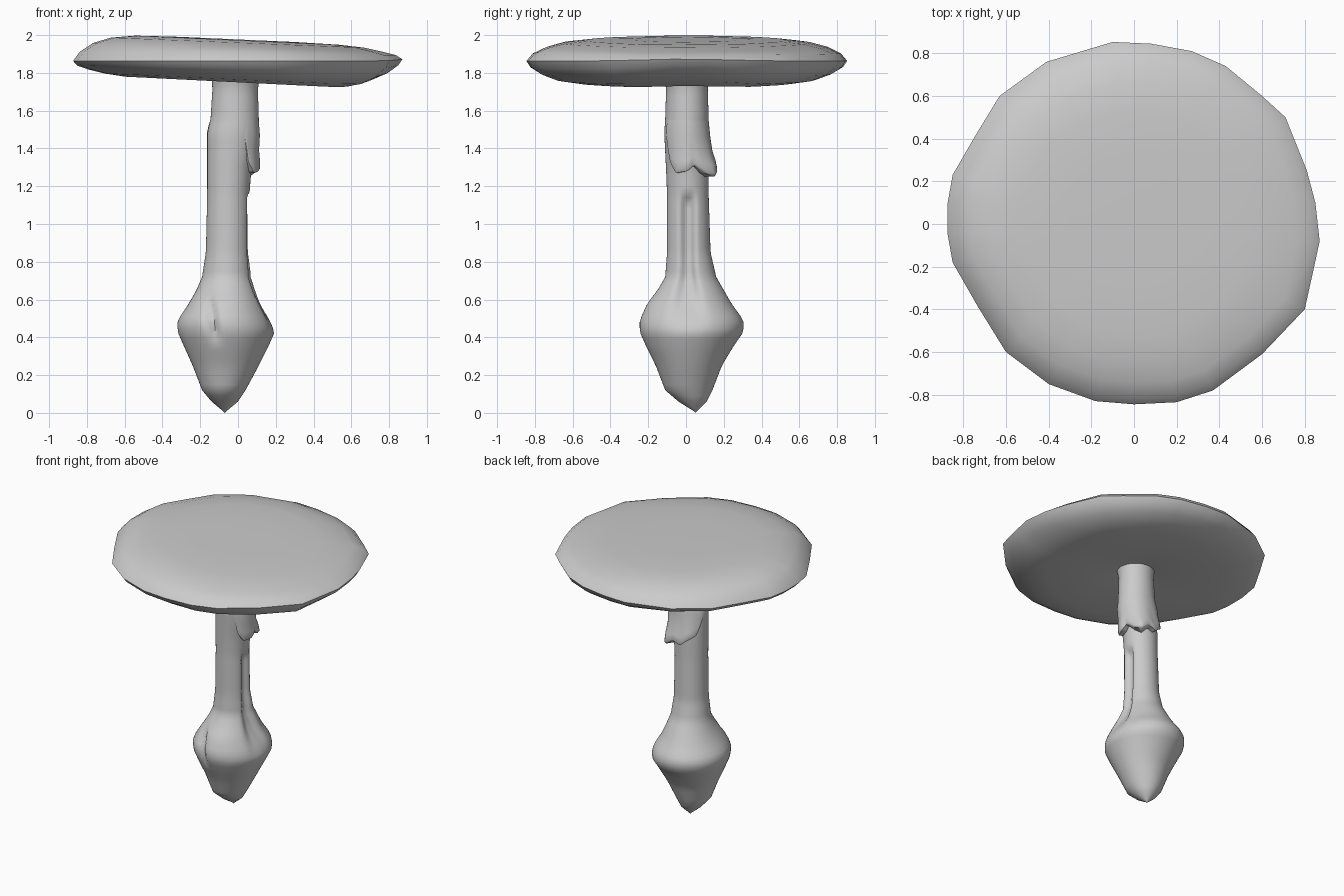
import bpy, bmesh, math


def lerp_rows(rows, t):
    """Interpolate rows (key, values...) sorted by rising key."""
    t = min(max(t, rows[0][0]), rows[-1][0])
    for a, b in zip(rows, rows[1:]):
        if t <= b[0]:
            f = (t - a[0]) / (b[0] - a[0])
            return [p + (q - p) * f for p, q in zip(a[1:], b[1:])]


def loft(name, rings, closed=True, caps=True, angle=50):
    """Skin a list of equal-length rings of points."""
    bm = bmesh.new()
    vs = [[bm.verts.new(p) for p in ring] for ring in rings]
    n = len(vs[0])
    for a, b in zip(vs, vs[1:]):
        for i in range(n if closed else n - 1):
            j = (i + 1) % n
            bm.faces.new((a[i], a[j], b[j], b[i]))
    if caps:
        bm.faces.new(vs[0][::-1])
        bm.faces.new(vs[-1])
    bmesh.ops.recalc_face_normals(bm, faces=bm.faces)
    me = bpy.data.meshes.new(name)
    bm.to_mesh(me)
    bm.free()
    ob = bpy.data.objects.new(name, me)
    bpy.context.collection.objects.link(ob)
    bpy.ops.object.select_all(action='DESELECT')
    bpy.context.view_layer.objects.active = ob
    ob.select_set(True)
    bpy.ops.object.shade_smooth_by_angle(angle=math.radians(angle))
    return ob


# Stem and bulb: z, x min, x max, y min, y max
STEM = [
    (0.01, -0.08, -0.06, 0.04, 0.06), (0.06, -0.14, 0.0, -0.04, 0.11),
    (0.12, -0.19, 0.04, -0.11, 0.14), (0.25, -0.24, 0.11, -0.16, 0.19),
    (0.35, -0.285, 0.16, -0.21, 0.25), (0.43, -0.32, 0.195, -0.245, 0.305),
    (0.49, -0.32, 0.18, -0.245, 0.305), (0.58, -0.26, 0.13, -0.205, 0.24),
    (0.65, -0.22, 0.10, -0.15, 0.20), (0.72, -0.19, 0.075, -0.11, 0.16),
    (0.85, -0.17, 0.062, -0.10, 0.13), (1.15, -0.163, 0.06, -0.10, 0.12),
    (1.28, -0.163, 0.07, -0.105, 0.12), (1.48, -0.163, 0.11, -0.115, 0.12),
    (1.56, -0.145, 0.11, -0.11, 0.12), (1.72, -0.135, 0.105, -0.105, 0.115),
    (1.77, -0.14, 0.115, -0.115, 0.12), (1.82, -0.15, 0.125, -0.125, 0.13)]
STEM_SEGS = 72


def stem_point(a, z, out=0.0):
    x0, x1, y0, y1 = lerp_rows(STEM, z)
    return ((x0 + x1) / 2 + ((x1 - x0) / 2 + out) * math.cos(a),
            (y0 + y1) / 2 + ((y1 - y0) / 2 + out) * math.sin(a), z)


def groove(a, z):
    """Inset for the tall slot on the right and the crease on the front."""
    x, y, _ = stem_point(a, z)
    inset = 0.0
    if x > -0.03 and 0.42 < z < 1.15:
        w = 0.036 + max(0, 0.75 - z) * 0.2
        d = 0.035 * min(1, (1.15 - z) / 0.02, (z - 0.42) / 0.2)
        inset += d * math.exp(-((y - 0.01) / w) ** 4)
    if y < 0 and 0.36 < z < 0.62:
        c = -0.12 - (z - 0.4) * 0.2
        d = 0.035 * min(1, (0.62 - z) / 0.06, (z - 0.36) / 0.08)
        inset += d * math.exp(-((x - c) / 0.025) ** 2)
    return inset


levels = sorted({0.01, 0.06, 1.82} | {round(0.09 + 0.03 * i, 3) for i in range(57)})
rings = []
for z in levels:
    angles = [math.tau * i / STEM_SEGS for i in range(STEM_SEGS)]
    rings.append([stem_point(a, z, -groove(a, z)) for a in angles])
rings.insert(0, [(-0.07, 0.05, 0.0 + 0.0001 * (i % 2)) for i in range(STEM_SEGS)])
stem = loft("stem_and_bulb", rings, caps=False)

# Ragged skirt hanging round the right and back: angle, hem height, flare
HEM = [(-62, 1.46, 0.0), (-45, 1.33, 0.012), (-25, 1.27, 0.03), (0, 1.28, 0.04),
       (15, 1.31, 0.03), (35, 1.27, 0.05), (55, 1.25, 0.07), (75, 1.29, 0.045),
       (95, 1.27, 0.035), (115, 1.31, 0.03), (140, 1.34, 0.015), (170, 1.48, 0.0)]
SKIRT = [(0.0, -0.004), (0.3, 0.1), (0.6, 0.4), (0.8, 0.8), (0.95, 1.0), (1.0, 0.85), (1.0, -0.1)]
skirt_rings = []
for t, k in SKIRT:
    ring = []
    for deg in range(-62, 171, 4):
        hem, flare = lerp_rows(HEM, deg)
        z = 1.55 + (hem - 1.55) * t
        ring.append(stem_point(math.radians(deg), z, 0.004 * (t > 0) + flare * k))
    skirt_rings.append(ring)
skirt = loft("skirt", skirt_rings, closed=False, caps=False)

# Cap: uneven outline seen from above
OUTLINE = [(0.87, -0.08), (0.85, 0.1), (0.81, 0.25), (0.71, 0.5), (0.6, 0.6),
           (0.43, 0.74), (0.27, 0.81), (0.08, 0.845), (-0.1, 0.853), (-0.41, 0.76),
           (-0.63, 0.6), (-0.74, 0.42), (-0.85, 0.23), (-0.873, 0.1), (-0.873, -0.05),
           (-0.85, -0.18), (-0.73, -0.39), (-0.6, -0.6), (-0.4, -0.75), (-0.18, -0.83),
           (0, -0.845), (0.2, -0.835), (0.37, -0.78), (0.6, -0.61), (0.8, -0.4), (0.84, -0.22)]
# scale of outline, height, sideways tilt, lift of the lower right lip
CAP = [(0.03, 1.977, 0.045, 0), (0.35, 1.977, 0.045, 0), (0.62, 1.973, 0.045, 0),
       (0.77, 1.96, 0.04, 0), (0.88, 1.935, 0.03, 0), (0.96, 1.903, 0.01, 0),
       (1.0, 1.863, 0, 0.01), (0.975, 1.83, 0.01, 0.02), (0.91, 1.795, 0.03, 0.03),
       (0.81, 1.765, 0.045, 0.03), (0.68, 1.75, 0.05, 0.01), (0.4, 1.752, 0.05, 0),
       (0.2, 1.762, 0.05, 0), (0.1, 1.775, 0.05, 0)]
cap_rings = []
for s, z, tilt, lift in CAP:
    cap_rings.append([(x * s, y * s, z - tilt * x * s
                       + (lift * math.exp(-(y / 0.3) ** 2) if x > 0 else 0))
                      for x, y in OUTLINE])
cap = loft("cap", cap_rings, angle=60)
